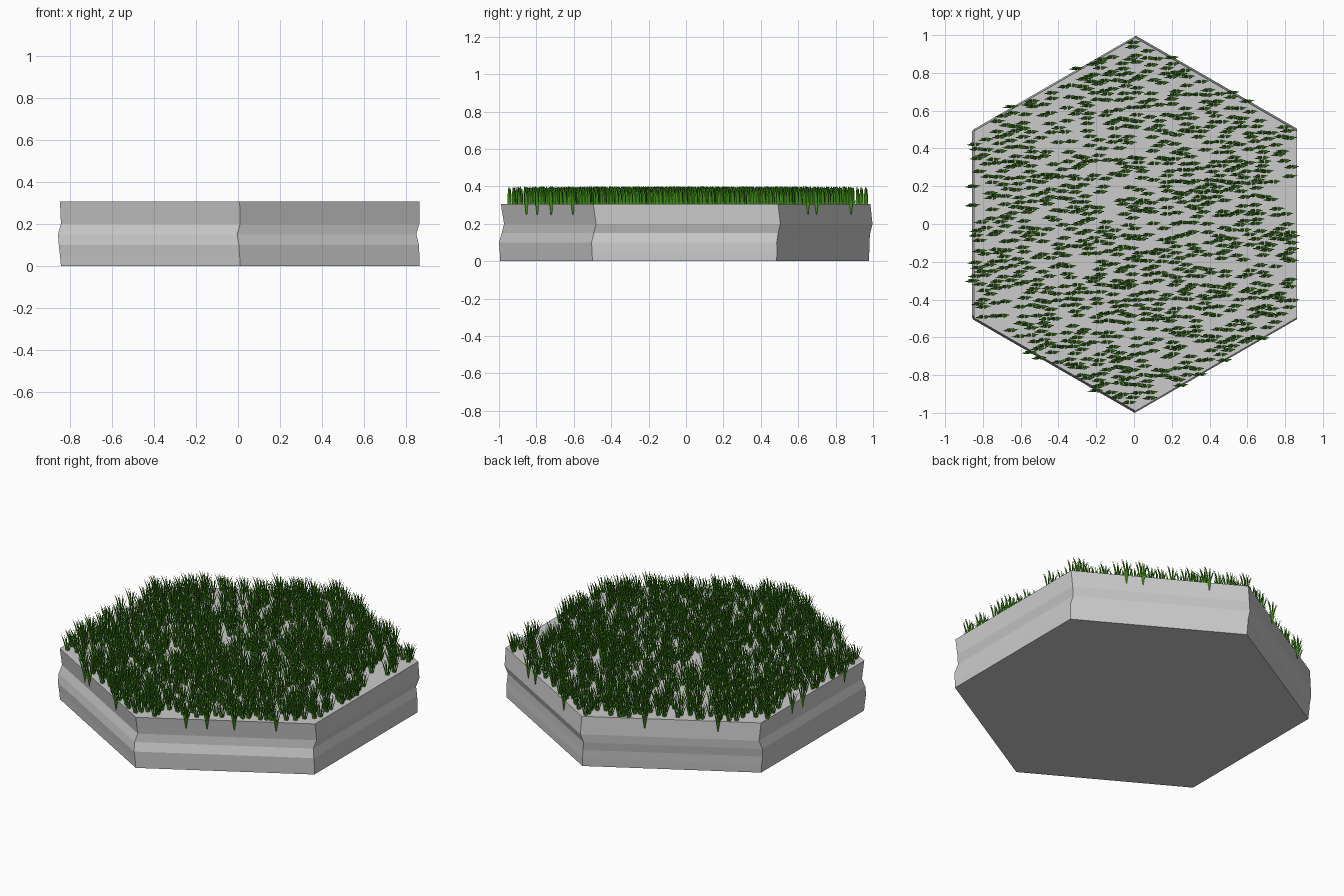
import bpy, bmesh, math, random

if "Cube" in bpy.data.objects:
    bpy.data.objects.remove(bpy.data.objects["Cube"])
random.seed(4)

def finish(bm, name, color=None):
    me = bpy.data.meshes.new(name)
    bm.to_mesh(me)
    bm.free()
    ob = bpy.data.objects.new(name, me)
    bpy.context.collection.objects.link(ob)
    if color:
        mat = bpy.data.materials.new(name + "_green")
        mat.diffuse_color = color
        mat.use_nodes = True
        mat.node_tree.nodes["Principled BSDF"].inputs["Base Color"].default_value = mat.diffuse_color
        me.materials.append(mat)
    return ob

# hexagonal stone slab: stacked rings (z, shift x, shift y, radius)
RINGS = [(0, .010, -.008, .985), (.05, .008, -.008, .988), (.10, .004, -.010, .990),
         (.15, -.004, 0, .985), (.20, .010, .012, .985), (.305, .008, -.002, .988)]
bm = bmesh.new()
rings = []
for z, dx, dy, r in RINGS:
    rings.append([bm.verts.new((dx + r * math.cos(math.radians(30 + 60 * k)),
                                dy + r * math.sin(math.radians(30 + 60 * k)), z))
                  for k in range(6)])
for a, b in zip(rings, rings[1:]):
    for k in range(6):
        j = (k + 1) % 6
        bm.faces.new((a[k], a[j], b[j], b[k]))
bm.faces.new(rings[0][::-1])
bm.faces.new(rings[-1])
finish(bm, "hex_slab")

# grass: every tuft is the same fan of curved blades, rooted inside the slab
BLADES = [(-.046, -.004, .148), (-.030, .004, .143), (-.013, -.002, .150),
          (.006, .005, .146), (.024, -.005, .150), (.040, .002, .145)]
Z0 = .25

def blade(bm, x, y, lean, off, h):
    pairs = []
    for t, w in ((0, .003), (.4, .006), (.75, .0045)):
        px = x + lean * (.15 * t + .85 * t ** 2.2)
        py = y + off * min(1, t * 2)
        pairs.append((bm.verts.new((px, py - w, Z0 + h * t)),
                      bm.verts.new((px, py + w, Z0 + h * t))))
    tip = bm.verts.new((x + lean, y + off, Z0 + h))
    for (a, b), (c, d) in zip(pairs, pairs[1:]):
        bm.faces.new((a, b, d, c))
    bm.faces.new((*pairs[-1], tip))

def inside(x, y, apothem):
    return max(abs(x), abs(x) / 2 + abs(y) * math.sqrt(3) / 2) < apothem

spots = []
while len(spots) < 960:
    x, y = random.uniform(-.85, .85), random.uniform(-1, 1)
    if inside(x, y, .842) and all(abs(x - p) / 1.6 + abs(y - q) > .025 for p, q in spots):
        spots.append((x, y))

# stray tufts hanging just over the rim
for x, side in [(-.55, -1), (-.5, -1), (-.2, -1), (.25, -1), (.35, -1), (.48, -1), (.68, -1),
                (.6, 1), (.52, 1), (.2, 1), (-.3, 1), (-.65, 1)]:
    spots.append((x, side * (.997 - abs(x) * .577)))
for y in (-.3, .1, .2):
    spots.append((-.852, y))

bm = bmesh.new()
for x, y in spots:
    for lean, off, h in BLADES:
        blade(bm, x, y, lean, off, h)
finish(bm, "grass", (.06, .30, .01, 1))
